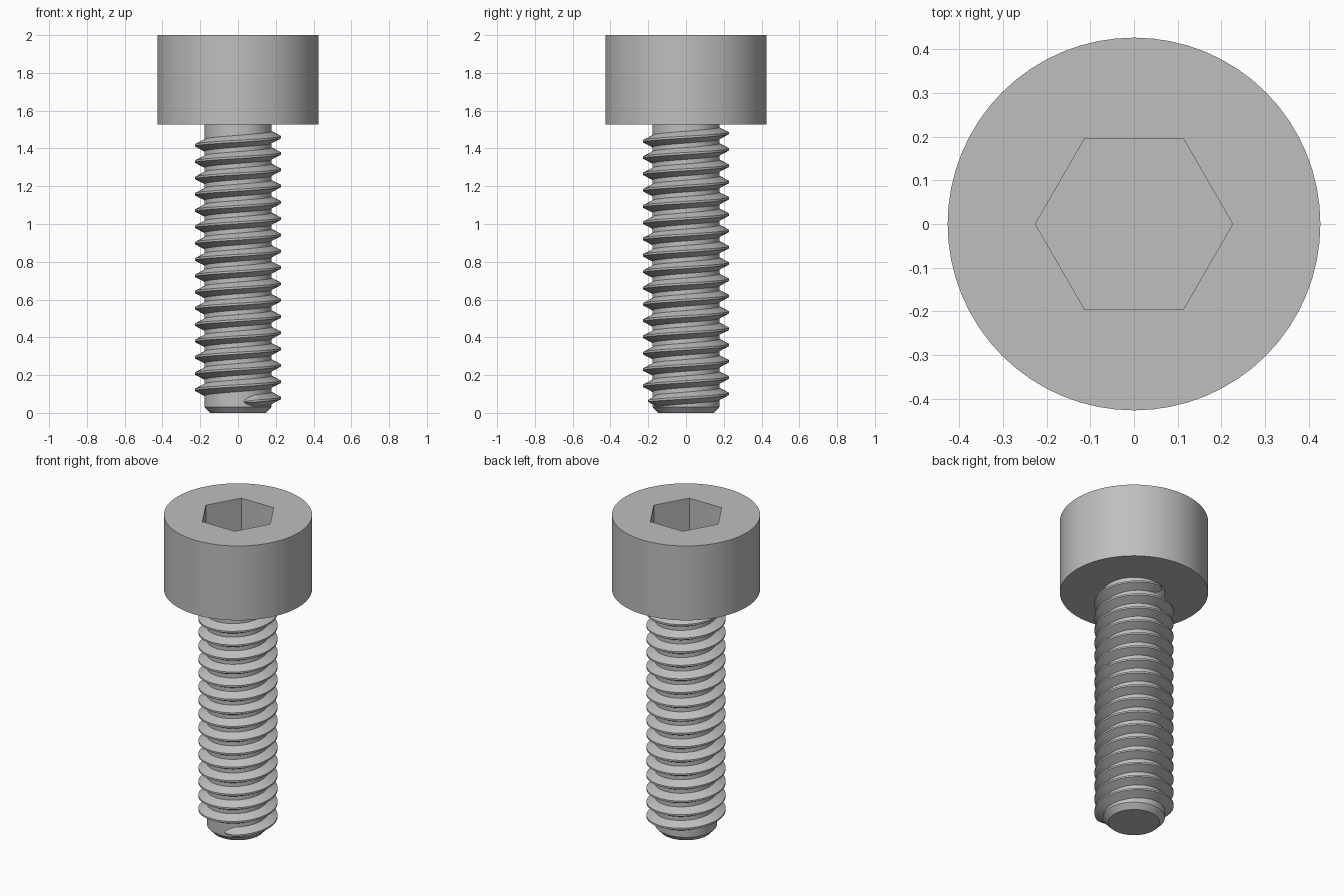
import bpy
import bmesh
from math import cos, sin, pi, radians, sqrt

if "Cube" in bpy.data.objects:
    bpy.data.objects.remove(bpy.data.objects["Cube"])

SEGMENTS = 64
HEAD_R, HEAD_Z, TOP_Z = 0.427, 1.527, 2.0
SHAFT_R, TIP_R, CHAMFER = 0.178, 0.148, 0.032
HEX_R, HEX_DEPTH = 0.226, 0.24
THREAD_R, PITCH, CREST_Z = 0.228, 0.0863, 0.079

steel = bpy.data.materials.new("steel grey")
steel.use_nodes = True
steel.diffuse_color = (0.52, 0.52, 0.52, 1)
steel.node_tree.nodes["Principled BSDF"].inputs["Base Color"].default_value = steel.diffuse_color


def ring(bm, radius, z, count=SEGMENTS):
    return [bm.verts.new((radius * cos(2 * pi * i / count), radius * sin(2 * pi * i / count), z))
            for i in range(count)]


def bridge(bm, a, b):
    """Quads between two closed loops of equal length."""
    for i in range(len(a)):
        j = (i + 1) % len(a)
        bm.faces.new((a[i], a[j], b[j], b[i]))


def finish(bm, name):
    bmesh.ops.recalc_face_normals(bm, faces=bm.faces[:])
    mesh = bpy.data.meshes.new(name)
    bm.to_mesh(mesh)
    bm.free()
    mesh.materials.append(steel)
    obj = bpy.data.objects.new(name, mesh)
    bpy.context.collection.objects.link(obj)
    bpy.ops.object.select_all(action='DESELECT')
    obj.select_set(True)
    bpy.context.view_layer.objects.active = obj
    bpy.ops.object.shade_smooth_by_angle(angle=radians(20))
    return obj


# Cylindrical head with a hexagonal socket
bm = bmesh.new()
low, high = ring(bm, HEAD_R, HEAD_Z), ring(bm, HEAD_R, TOP_Z)
rim, floor = ring(bm, HEX_R, TOP_Z, 6), ring(bm, HEX_R, TOP_Z - HEX_DEPTH, 6)
bm.faces.new(low)
bm.faces.new(floor)
bridge(bm, low, high)
bridge(bm, rim, floor)
open_edges = [e for e in bm.edges if len(e.link_faces) == 1]
bmesh.ops.triangle_fill(bm, edges=open_edges, use_beauty=True, normal=(0, 0, 1))
finish(bm, "socket_head")

# Plain shaft with a chamfered tip
bm = bmesh.new()
tip, shoulder, end = ring(bm, TIP_R, 0), ring(bm, SHAFT_R, CHAMFER), ring(bm, SHAFT_R, HEAD_Z + 0.01)
bridge(bm, tip, shoulder)
bridge(bm, shoulder, end)
bm.faces.new(tip)
bm.faces.new(end)
finish(bm, "shaft")

# Right-handed helical thread, tapering into the shaft at both ends
bm = bmesh.new()
START, END, TAPER, STEP = -80, 16 * 360 + 108, 20, 5
CREST_HALF, ROOT_HALF, SINK = PITCH / 16, PITCH * 0.4, 0.006
sections = []
for deg in range(START, END + 1, STEP):
    angle = radians(deg)
    size = sqrt(min(1, max(0.02, min(deg - START, END - deg) / TAPER)))
    z = CREST_Z + PITCH * deg / 360
    inner = SHAFT_R - SINK
    outer = SHAFT_R + (THREAD_R - SHAFT_R) * size
    profile = ((inner, -ROOT_HALF), (outer, -CREST_HALF), (outer, CREST_HALF), (inner, ROOT_HALF))
    sections.append([bm.verts.new((r * cos(angle), r * sin(angle), z + dz * size)) for r, dz in profile])
for a, b in zip(sections, sections[1:]):
    bridge(bm, a, b)
bm.faces.new(sections[0])
bm.faces.new(sections[-1])
finish(bm, "thread")
